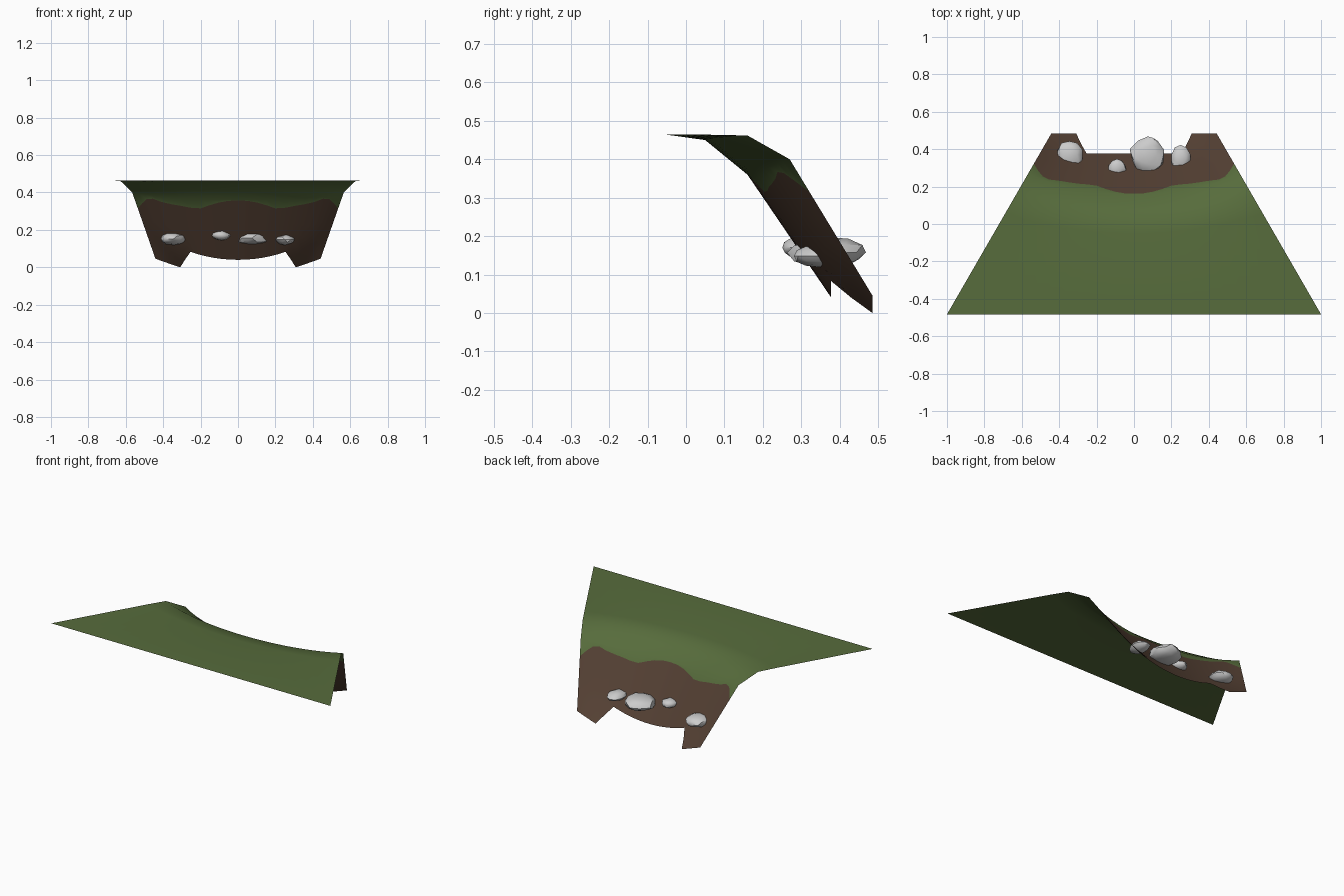
import bpy, bmesh, random
from mathutils import Vector

cube = bpy.data.objects.get("Cube")
if cube:
    bpy.data.objects.remove(cube)
random.seed(4)


def material(name, rgb):
    m = bpy.data.materials.new(name)
    m.use_nodes = True
    m.diffuse_color = (*rgb, 1)
    bsdf = m.node_tree.nodes["Principled BSDF"]
    bsdf.inputs["Base Color"].default_value = (*rgb, 1)
    bsdf.inputs["Roughness"].default_value = 0.9
    return m


GRASS = material("grass green", (0.095, 0.15, 0.045))
DIRT = material("dirt brown", (0.09, 0.052, 0.034))
STONE = material("stone grey", (0.6, 0.6, 0.6))

# Slope height: distance down the bank, height at the middle, height at the side
PROFILE = [(-1, .464, .464), (-.05, .464, .464), (.05, .45, .462),
           (.16, .36, .40), (.378, .04, .041), (.6, -.29, -.29)]
# Turf edge: position across the tile (0 middle, 1 side) and y
TURF = [(0, .162), (.08, .164), (.165, .173), (.25, .188), (.33, .205),
        (.42, .212), (.505, .216), (.6, .224), (.7, .233), (.78, .238),
        (.85, .255), (.92, .285), (1, .322)]
FRONT, LEDGE, BACK, BOW = -.483, .378, .485, .11


def half_width(y):
    return 1 - (y - FRONT) * .577


def ground(t, y):
    """Point on the bowed bank."""
    power = 2 - 10 * max(0, y - LEDGE)
    w = abs(t) ** power
    u = y - BOW * w
    for a, b in zip(PROFILE, PROFILE[1:]):
        if u <= b[0]:
            f = (u - a[0]) / (b[0] - a[0])
            mid, side = (a[i] + (b[i] - a[i]) * f for i in (1, 2))
            return Vector((t * half_width(y), y, max(0, mid + (side - mid) * w)))


def sheet(name, rows_for, mat):
    """Open sheet made from columns of points running front to back."""
    bm = bmesh.new()
    columns = [(-t, y) for t, y in reversed(TURF[1:])] + TURF
    grid = [[bm.verts.new(ground(t, y)) for y in rows_for(abs(t), edge)]
            for t, edge in columns]
    for c, d in zip(grid, grid[1:]):
        for i in range(len(c) - 1):
            bm.faces.new((c[i], d[i], d[i + 1], c[i + 1]))
    finish(name, bm, mat, 40)


def finish(name, bm, mat, angle):
    mesh = bpy.data.meshes.new(name)
    bm.to_mesh(mesh)
    bm.free()
    mesh.materials.append(mat)
    ob = bpy.data.objects.new(name, mesh)
    bpy.context.collection.objects.link(ob)
    bpy.ops.object.select_all(action='DESELECT')
    ob.select_set(True)
    bpy.context.view_layer.objects.active = ob
    bpy.ops.object.shade_smooth_by_angle(angle=angle * 3.14159 / 180)
    return ob


def grass_rows(t, edge):
    bow = BOW * t * t
    return [FRONT] + [u + bow for u in (-.05, .05, .105, .16)] + [edge]


def dirt_rows(t, edge):
    # The lower edge is notched between two side legs
    end = LEDGE + (BACK - LEDGE) * min(1, max(0, (t - .505) / .195))
    return [edge + (end - edge) * i / 6 for i in range(7)]


sheet("grass_top", grass_rows, GRASS)
sheet("dirt_bank", dirt_rows, DIRT)

# Flattened stones stuck through the bank
STONES = {
    "stone_right": ((-.345, .37, .152), (.072, .08, .034)),
    "stone_small": ((-.09, .298, .17), (.05, .052, .026)),
    "stone_large": ((.075, .367, .157), (.097, .103, .042)),
    "stone_left": ((.25, .35, .148), (.052, .072, .028)),
}
for name, (centre, radius) in STONES.items():
    bm = bmesh.new()
    bmesh.ops.create_icosphere(bm, subdivisions=2, radius=1)
    for v in bm.verts:
        v.co *= random.uniform(.9, 1.06)
        v.co = Vector(c + p * r for c, p, r in zip(centre, v.co, radius))
    finish(name, bm, STONE, 35)
